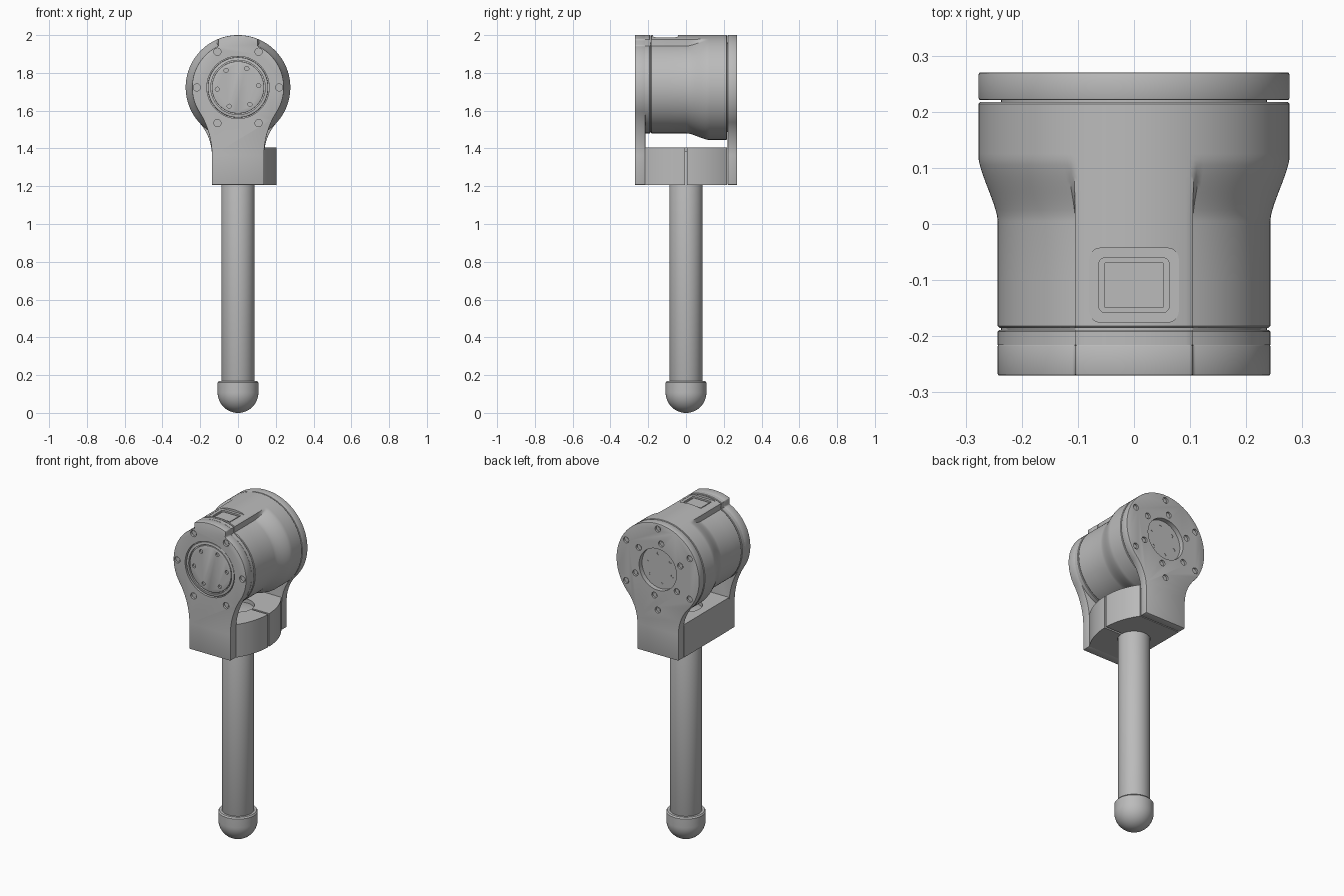
import bpy, bmesh
from math import sin, cos, pi, sqrt, atan2, radians, asin

if "Cube" in bpy.data.objects:
    bpy.data.objects.remove(bpy.data.objects["Cube"])

grey = bpy.data.materials.new("machined grey")
grey.use_nodes = True
COLOUR = (0.5, 0.5, 0.5, 1)
grey.diffuse_color = COLOUR
grey.node_tree.nodes["Principled BSDF"].inputs["Base Color"].default_value = COLOUR

AXIS = 1.723          # height of the motor axis
R_FRONT, R_BACK = 0.243, 0.277
LEG = 0.138           # half width of the legs
BOTTOM = 1.207        # underside of the clamp


def select(ob):
    bpy.ops.object.select_all(action="DESELECT")
    ob.select_set(True)
    bpy.context.view_layer.objects.active = ob


def loft(name, stacks, smooth=True, bevel=0):
    """Skin closed stacks of point rings, capped at both ends."""
    bm = bmesh.new()
    for rings in stacks:
        loops = [[bm.verts.new(p) for p in ring] for ring in rings]
        n = len(loops[0])
        for a, b in zip(loops, loops[1:]):
            for i in range(n):
                j = (i + 1) % n
                bm.faces.new((a[i], a[j], b[j], b[i]))
        bm.faces.new(loops[0])
        bm.faces.new(loops[-1])
    bmesh.ops.recalc_face_normals(bm, faces=bm.faces)
    mesh = bpy.data.meshes.new(name)
    bm.to_mesh(mesh)
    bm.free()
    mesh.materials.append(grey)
    ob = bpy.data.objects.new(name, mesh)
    bpy.context.collection.objects.link(ob)
    select(ob)
    if bevel:
        mod = ob.modifiers.new("edge", "BEVEL")
        mod.width, mod.segments, mod.limit_method = bevel, 2, "ANGLE"
        mod.angle_limit = radians(50)
        bpy.ops.object.modifier_apply(modifier=mod.name)
    if smooth:
        bpy.ops.object.shade_smooth_by_angle(angle=radians(35))
    return ob


def cut(ob, stacks):
    cutter = loft("cutter", stacks, False)
    cutter.hide_render = True
    select(ob)
    mod = ob.modifiers.new("cut", "BOOLEAN")
    mod.operation, mod.object, mod.solver = "DIFFERENCE", cutter, "EXACT"
    bpy.ops.object.modifier_apply(modifier=mod.name)
    bpy.data.objects.remove(cutter)
    bpy.ops.object.shade_smooth_by_angle(angle=radians(35))


def along_y(outline, *ys):
    return [[(x, y, AXIS + z) for x, z in outline] for y in ys]


def along_z(outline, *zs):
    return [[(x, y, z) for x, y in outline] for z in zs]


def circle(r, cx=0, cy=0, n=64):
    return [(cx + r * cos(2 * pi * i / n), cy + r * sin(2 * pi * i / n)) for i in range(n)]


def ring_of(r, radius, start, y0, y1):
    """Six small cylinders on a bolt circle facing along y."""
    angles = [radians(start + 60 * k) for k in range(6)]
    return [along_y(circle(r, radius * cos(a), radius * sin(a), 20), y0, y1) for a in angles]


def rounded_rect(hx, hy, cy, r):
    pts = []
    for q, (sx, sy) in enumerate(((1, 1), (-1, 1), (-1, -1), (1, -1))):
        for k in range(6):
            a = pi / 2 * (q + k / 5)
            pts.append((sx * (hx - r) + r * cos(a), cy + sy * (hy - r) + r * sin(a)))
    return pts


def step(t):
    t = min(1, max(0, t))
    return t * t * (3 - 2 * t)


# Motor section: a round housing with a raised ridge on top
def ridge(a):
    off = abs((a - pi / 2 + pi) % (2 * pi) - pi)
    return step((radians(25.5) - off) / radians(3.5))


def section(flare=0, inset=0, n=240):
    pts = []
    for i in range(n):
        a = 2 * pi * i / n
        k = 1 - (1 - ridge(a)) * (1 - flare)
        r = R_FRONT + (R_BACK - R_FRONT) * k - inset
        pts.append((r * cos(a), r * sin(a)))
    return pts


def body_ring(y, inset=0):
    t = min(1, max(0, (y - 0.01) / 0.105))
    flare = 0.6 * t + 0.4 * step(t)
    return along_y(section(flare, inset), y)[0]


# Motor housing with its flare, and a display pocket on the ridge
ys = [-0.182, -0.1] + [0.005 + 0.01 * i for i in range(13)] + [0.214]
rings = [body_ring(-0.185, 0.003)] + [body_ring(y) for y in ys] + [body_ring(0.217, 0.003)]
housing = loft("motor_housing", [rings])
cut(housing, [along_z(rounded_rect(0.08, 0.066, -0.109, 0.02), 1.987, 2.1)])
cut(housing, [along_z(rounded_rect(0.063, 0.049, -0.109, 0.012), 1.977, 2.1)])
loft("display_panel", [along_z(rounded_rect(0.053, 0.041, -0.109, 0.004), 1.97, 1.982)])
loft("motor_core", [along_y(circle(0.237), -0.2, 0.24)])

# Cap between the housing and the front leg
loft("front_cap", [along_y(section(), -0.216, -0.192) + along_y(section(0, 0.003), -0.189)])


def leg_outline(radius, has_ridge):
    """Round head blending through concave fillets into a straight leg."""
    end = 0.36
    f = (end ** 2 + LEG ** 2 - radius ** 2) / (2 * (radius - LEG))
    touch = asin(end / (radius + f))
    head = []
    n = 200
    for i in range(n + 1):
        a = -touch + (pi + 2 * touch) * i / n
        r = radius + ((R_BACK - radius) * ridge(a) if has_ridge else 0)
        head.append((r * cos(a), r * sin(a)))
    fillet = []
    for i in range(1, 17):
        a = pi - touch * (1 - i / 16)
        fillet.append((LEG + f + f * cos(a), -end + f * sin(a)))
    foot = BOTTOM - AXIS
    left = [(-x, z) for x, z in fillet]
    right = fillet[::-1]
    return head + left + [(-LEG, foot), (LEG, foot)] + right


# Front leg with output flange and bolt circle
front_leg = loft("front_leg", [along_y(leg_outline(R_FRONT, True), -0.27, -0.215)], bevel=0.003)
cut(front_leg, [along_y(circle(0.165), -0.3, -0.25)] + ring_of(0.019, 0.218, 0, -0.3, -0.257))
loft("front_leg_screws", ring_of(0.012, 0.218, 0, -0.262, -0.25))
collar = loft("output_collar", [along_y(circle(0.16), -0.266, -0.24)], bevel=0.004)
cut(collar, [along_y(circle(0.144), -0.3, -0.254)])
flange = loft("output_flange", [along_y(circle(0.138), -0.264, -0.24)], bevel=0.002)
cut(flange, ring_of(0.011, 0.11, 5, -0.3, -0.252))

# Back leg with deep centre bore and two bolt circles
back_leg = loft("back_leg", [along_y(leg_outline(R_BACK, False), 0.221, 0.27)], bevel=0.003)
cut(back_leg, [along_y(circle(0.125), 0.2, 0.3)]
    + ring_of(0.018, 0.245, 30, 0.258, 0.3) + ring_of(0.018, 0.162, 38, 0.258, 0.3))
loft("back_leg_screws", ring_of(0.011, 0.245, 30, 0.25, 0.263) + ring_of(0.011, 0.162, 38, 0.25, 0.263))
hub = loft("back_hub", [along_y(circle(0.127), 0.2, 0.242)])
cut(hub, ring_of(0.01, 0.085, 20, 0.23, 0.3))

# Split clamp between the legs, bowed on its left side
bulge, depth = 0.067, 0.217
bow = (depth ** 2 + bulge ** 2) / (2 * bulge)
half = asin(depth / bow)
arc = [half * (i / 12 - 1) for i in range(25)]
outline = [(LEG + bulge - bow + bow * cos(a), bow * sin(a)) for a in arc]
clamp = loft("tube_clamp", [along_z(outline + [(-LEG, depth), (-LEG, -depth)], BOTTOM, 1.406)])
cut(clamp, [along_z(circle(0.09), 1.1, 1.5)])
cut(clamp, [along_z(rounded_rect(0.25, 0.006, 0, 0.001)[:6] + [(0.05, 0.006), (0.05, -0.006)]
                    + rounded_rect(0.25, 0.006, 0, 0.001)[18:], 1.1, 1.5)])

# Leg tube and rounded foot
loft("leg_tube", [along_z(circle(0.0885), 0.14, 1.385)], bevel=0.003)
R_FOOT = 0.108
foot = []
for i in range(1, 17):
    a = pi / 2 * i / 16
    foot += along_z(circle(R_FOOT * sin(a)), R_FOOT * (1 - cos(a)))
foot += along_z(circle(R_FOOT), 0.16) + along_z(circle(R_FOOT - 0.006), 0.168)
loft("foot_cap", [foot])
